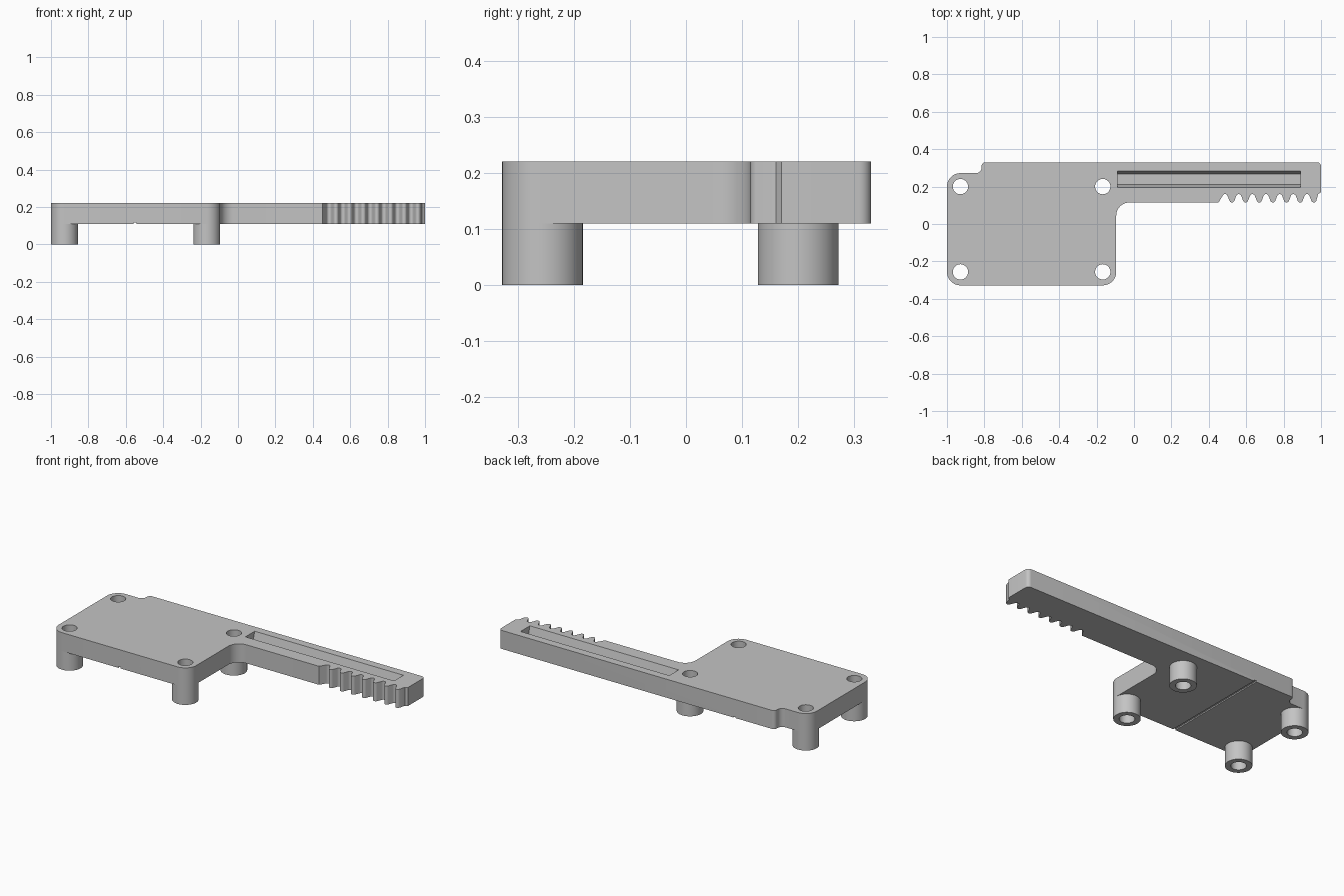
import bpy, bmesh, math

if "Cube" in bpy.data.objects:
    bpy.data.objects.remove(bpy.data.objects["Cube"], do_unlink=True)

grey = bpy.data.materials.new("plain grey")
grey.use_nodes = True
colour = (0.55, 0.55, 0.55, 1)
grey.diffuse_color = colour
grey.node_tree.nodes["Principled BSDF"].inputs["Base Color"].default_value = colour

BOTTOM, TOP = 0.11, 0.22
POST_R, HOLE_R = 0.072, 0.041
POSTS = [(x, y) for x in (-0.928, -0.167) for y in (-0.256, 0.2)]


def arc(cx, cy, r, start, end, steps=10):
    angles = [math.radians(start + (end - start) * i / steps) for i in range(steps + 1)]
    return [(cx + r * math.cos(a), cy + r * math.sin(a)) for a in angles]


def finish(name, bm):
    bmesh.ops.recalc_face_normals(bm, faces=bm.faces)
    mesh = bpy.data.meshes.new(name)
    bm.to_mesh(mesh)
    bm.free()
    mesh.materials.append(grey)
    obj = bpy.data.objects.new(name, mesh)
    bpy.context.collection.objects.link(obj)
    return obj


def prism(name, points, direction):
    """Extrude a closed loop of 3D points along a direction."""
    bm = bmesh.new()
    face = bm.faces.new([bm.verts.new(p) for p in points])
    ext = bmesh.ops.extrude_face_region(bm, geom=[face])
    verts = [g for g in ext["geom"] if isinstance(g, bmesh.types.BMVert)]
    bmesh.ops.translate(bm, verts=verts, vec=direction)
    return finish(name, bm)


def cut(target, cutter):
    mod = target.modifiers.new("cut", "BOOLEAN")
    mod.operation = "DIFFERENCE"
    mod.solver = "EXACT"
    mod.object = cutter
    bpy.context.view_layer.objects.active = target
    bpy.ops.object.modifier_apply(modifier=mod.name)
    bpy.data.objects.remove(cutter, do_unlink=True)


def smooth(obj):
    bpy.ops.object.select_all(action="DESELECT")
    obj.select_set(True)
    bpy.context.view_layer.objects.active = obj
    bpy.ops.object.shade_smooth_by_angle(angle=math.radians(30))


# Plate outline, counter-clockwise from the front left corner of the wide part
outline = arc(-0.928, -0.256, POST_R, 180, 270)
outline += arc(-0.167, -0.256, POST_R, 270, 360)
outline += arc(-0.025, 0.045, 0.07, 180, 90)
# Rack teeth along the arm
outline.append((0.452, 0.115))
for i in range(7):
    x = 0.487 + 0.073 * i
    outline += arc(x, 0.146, 0.014, 160, 20, 6)
    outline += arc(x + 0.0365, 0.129, 0.014, 200, 340, 6)
outline += [(0.985, 0.16), (1.0, 0.17)]
# Back edge with the stepped corner
outline += arc(0.978, 0.308, 0.022, 0, 90, 6)
outline += arc(-0.795, 0.31, 0.02, 90, 180, 6)
outline += arc(-0.845, 0.302, 0.03, 0, -90, 6)
outline += arc(-0.928, 0.2, POST_R, 90, 180)
plate = prism("rack_plate", [(x, y, BOTTOM) for x, y in outline], (0, 0, TOP - BOTTOM))

# Screw holes
for x, y in POSTS:
    ring = [(px, py, 0.05) for px, py in arc(x, y, HOLE_R, 0, 360, 32)[:-1]]
    cut(plate, prism("hole_cutter", ring, (0, 0, 0.3)))

# Tapered slot in the top of the arm
section = [(0.190, 0.24), (0.211, 0.16), (0.266, 0.16), (0.288, 0.24)]
cut(plate, prism("slot_cutter", [(-0.088, y, z) for y, z in section], (0.978, 0, 0)))

# Thin score line across the underside
score = [(-0.558, 0.1), (-0.542, 0.1), (-0.542, 0.117), (-0.558, 0.117)]
cut(plate, prism("score_cutter", [(x, -0.5, z) for x, z in score], (0, 1, 0)))
smooth(plate)

# Hollow standoff posts under the plate
names = ["front_right_post", "back_right_post", "front_left_post", "back_left_post"]
for name, (x, y) in zip(names, POSTS):
    bm = bmesh.new()
    loops = []
    for r, z in ((POST_R, 0), (POST_R, BOTTOM), (HOLE_R, BOTTOM), (HOLE_R, 0)):
        loops.append([bm.verts.new((px, py, z)) for px, py in arc(x, y, r, 0, 360, 40)[:-1]])
    for k in range(4):
        a, b = loops[k], loops[(k + 1) % 4]
        for i in range(40):
            j = (i + 1) % 40
            bm.faces.new((a[i], a[j], b[j], b[i]))
    smooth(finish(name, bm))
